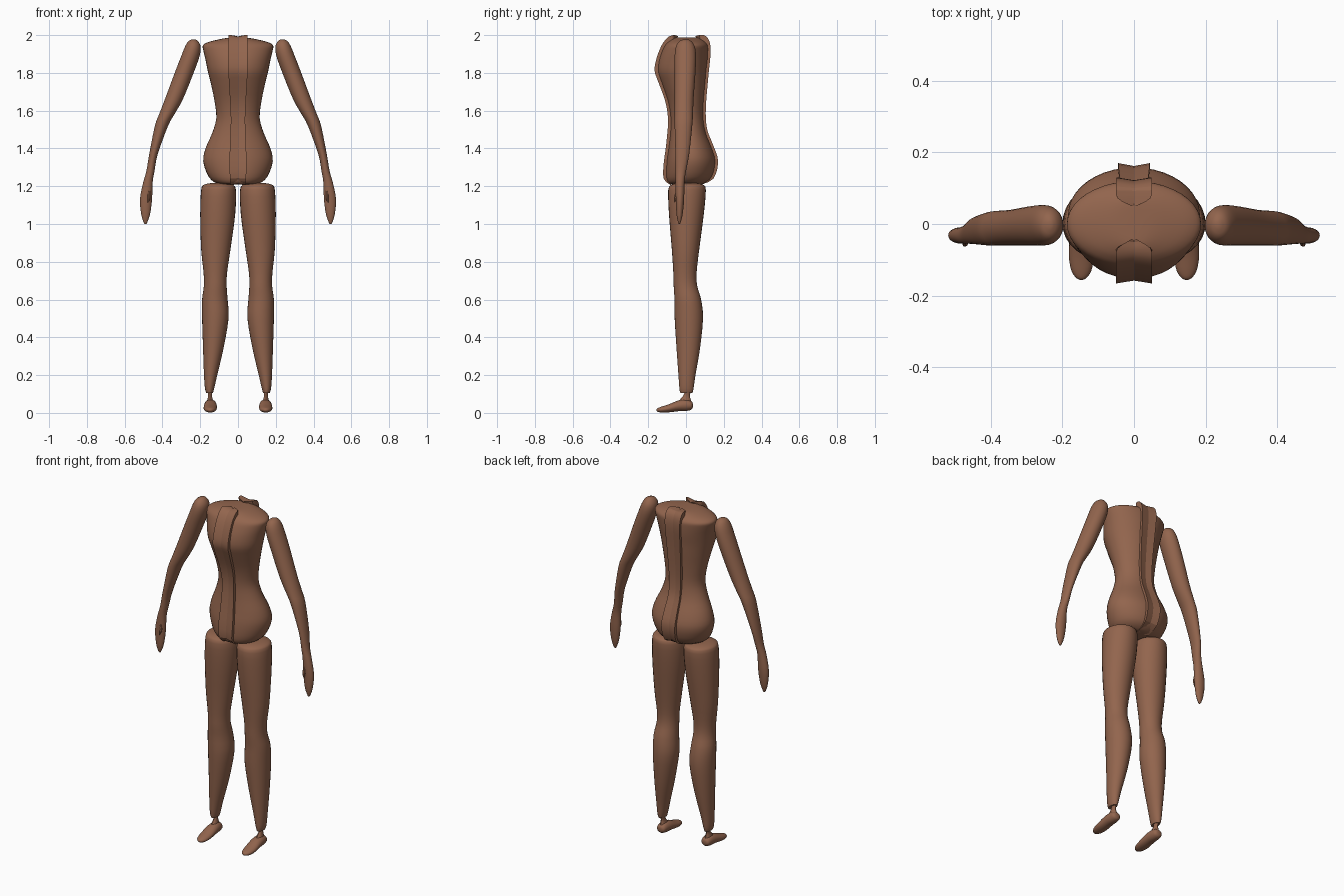
import bpy, bmesh, math
from mathutils import Vector

skin = bpy.data.materials.new("brown skin")
skin.diffuse_color = (0.29, 0.13, 0.075, 1)


def loft(name, rings, angle=40):
    """Skin a list of equal-length point rings and cap both ends."""
    bm = bmesh.new()
    loops = [[bm.verts.new(p) for p in ring] for ring in rings]
    n = len(loops[0])
    for a, b in zip(loops, loops[1:]):
        for i in range(n):
            j = (i + 1) % n
            bm.faces.new((a[i], a[j], b[j], b[i]))
    bm.faces.new(loops[0])
    bm.faces.new(loops[-1])
    bmesh.ops.recalc_face_normals(bm, faces=bm.faces)
    mesh = bpy.data.meshes.new(name)
    bm.to_mesh(mesh)
    bm.free()
    mesh.materials.append(skin)
    obj = bpy.data.objects.new(name, mesh)
    bpy.context.collection.objects.link(obj)
    bpy.ops.object.select_all(action='DESELECT')
    obj.select_set(True)
    bpy.context.view_layer.objects.active = obj
    bpy.ops.object.shade_smooth_by_angle(angle=math.radians(angle))
    return obj


def spline(rows, steps=3):
    """Catmull-Rom smoothing through a list of number tuples."""
    out = []
    for i in range(len(rows) - 1):
        p0, p1 = rows[max(i - 1, 0)], rows[i]
        p2, p3 = rows[i + 1], rows[min(i + 2, len(rows) - 1)]
        for s in range(steps):
            t = s / steps
            out.append(tuple(
                b + 0.5 * t * (c - a + t * (2 * a - 5 * b + 4 * c - d + t * (3 * (b - c) + d - a)))
                for a, b, c, d in zip(p0, p1, p2, p3)))
    return out + [rows[-1]]


def upright(rows, side=1, n=28):
    """Elliptical rings from rows of z, x min, x max, y min, y max."""
    rings = []
    for z, x0, x1, y0, y1 in spline(rows):
        rings.append([(side * ((x0 + x1) / 2 + (x1 - x0) / 2 * math.cos(k * math.tau / n)),
                       (y0 + y1) / 2 + (y1 - y0) / 2 * math.sin(k * math.tau / n), z)
                      for k in range(n)])
    return rings


# Torso: z, half width, front y, back y
torso = [(1.21, .07, -.07, .07), (1.216, .115, -.095, .10), (1.25, .155, -.108, .14),
         (1.33, .184, -.105, .158), (1.40, .172, -.095, .14), (1.48, .137, -.086, .108),
         (1.56, .115, -.085, .095), (1.65, .124, -.10, .097), (1.75, .145, -.135, .106),
         (1.81, .16, -.153, .111), (1.87, .172, -.146, .118), (1.92, .184, -.128, .12),
         (1.945, .186, -.115, .118), (1.96, .165, -.102, .108), (1.972, .125, -.088, .095),
         (1.985, .06, -.065, .075), (1.988, .014, -.04, .05)]
loft("torso", upright([(z, -w, w, f, b) for z, w, f, b in torso], n=40))

# Raised centre strips: half width, y, z running from the crotch over the shoulders
front_path = [(.04, -.08, 1.205), (.042, -.118, 1.24), (.046, -.118, 1.32), (.042, -.105, 1.42),
              (.038, -.095, 1.55), (.042, -.11, 1.65), (.048, -.146, 1.75), (.05, -.166, 1.81),
              (.05, -.158, 1.87), (.05, -.132, 1.94), (.05, -.10, 1.985), (.046, -.068, 2.0),
              (.006, -.042, 1.995)]
back_path = [(.035, .07, 1.205), (.04, .145, 1.24), (.044, .17, 1.33), (.042, .147, 1.41),
             (.038, .115, 1.49), (.037, .105, 1.56), (.04, .107, 1.65), (.045, .12, 1.80),
             (.048, .13, 1.90), (.05, .126, 1.96), (.05, .105, 1.995), (.046, .072, 2.0),
             (.006, .05, 1.995)]


def strip(name, path, outward):
    pts = spline(path)
    rings = []
    for i, (w, y, z) in enumerate(pts):
        a, b = pts[max(i - 1, 0)], pts[min(i + 1, len(pts) - 1)]
        t = Vector((0, b[1] - a[1], b[2] - a[2])).normalized()
        inward = Vector((0, t.z, -t.y)) * -outward
        section = [(-w, 0), (0, .008), (w, 0), (w, .03), (-w, .03)]
        rings.append([Vector((x, y, z)) + inward * d for x, d in section])
    loft(name, rings, 15)


strip("front_strip", front_path, -1)
strip("back_strip", back_path, 1)

# Limbs as rows of z, x min, x max, y min, y max
arm = [(1.978, .228, .242, -.01, .008), (1.968, .212, .262, -.035, .028), (1.94, .198, .28, -.053, .046),
       (1.89, .203, .30, -.06, .053), (1.80, .235, .335, -.06, .05), (1.66, .292, .387, -.06, .04),
       (1.58, .337, .418, -.06, .037), (1.52, .37, .44, -.06, .033), (1.37, .425, .47, -.056, .017),
       (1.28, .442, .485, -.055, 0), (1.22, .452, .502, -.055, -.008), (1.13, .455, .519, -.054, -.01),
       (1.05, .466, .512, -.05, -.018), (1.01, .48, .50, -.042, -.028), (1.0, .486, .492, -.038, -.032)]
leg = [(1.217, .07, .14, -.04, .05), (1.208, .03, .18, -.075, .09), (1.18, .011, .195, -.094, .105),
       (1.05, .015, .20, -.09, .094), (.865, .04, .195, -.075, .07), (.74, .058, .182, -.067, .056),
       (.67, .06, .181, -.065, .06), (.60, .055, .19, -.061, .08), (.50, .05, .19, -.06, .09),
       (.34, .077, .185, -.05, .074), (.20, .11, .18, -.04, .05), (.13, .126, .175, -.035, .04),
       (.105, .133, .168, -.03, .034)]
ankle = [(.115, .135, .162, -.006, .028), (.09, .138, .158, -.015, .02), (.06, .13, .165, -.04, .028),
         (.03, .122, .172, -.05, .03)]
# Foot: y, centre x, half width, z min, z max
foot = [(.036, .146, .012, .03, .05), (.028, .146, .025, .017, .062), (0, .146, .031, .01, .072),
        (-.04, .146, .034, .009, .066), (-.09, .147, .035, .003, .046), (-.13, .147, .028, .002, .033),
        (-.15, .147, .015, .006, .025), (-.156, .147, .004, .012, .018)]

for side, label in ((-1, "left"), (1, "right")):
    loft(label + "_arm", upright(arm, side), 60)
    loft(label + "_leg", upright(leg, side), 60)
    loft(label + "_ankle", upright(ankle, side, 12))
    loft(label + "_foot", [
        [(side * (cx + w * math.cos(k * math.tau / 20)), y,
          (z0 + z1) / 2 + (z1 - z0) / 2 * math.sin(k * math.tau / 20)) for k in range(20)]
        for y, cx, w, z0, z1 in spline(foot)], 60)
    # Small thumb on the front of the hand
    loft(label + "_thumb", upright([(1.175, .463, .478, -.054, -.04), (1.14, .463, .48, -.063, -.045),
                                    (1.115, .474, .478, -.062, -.058)], side, 8))
